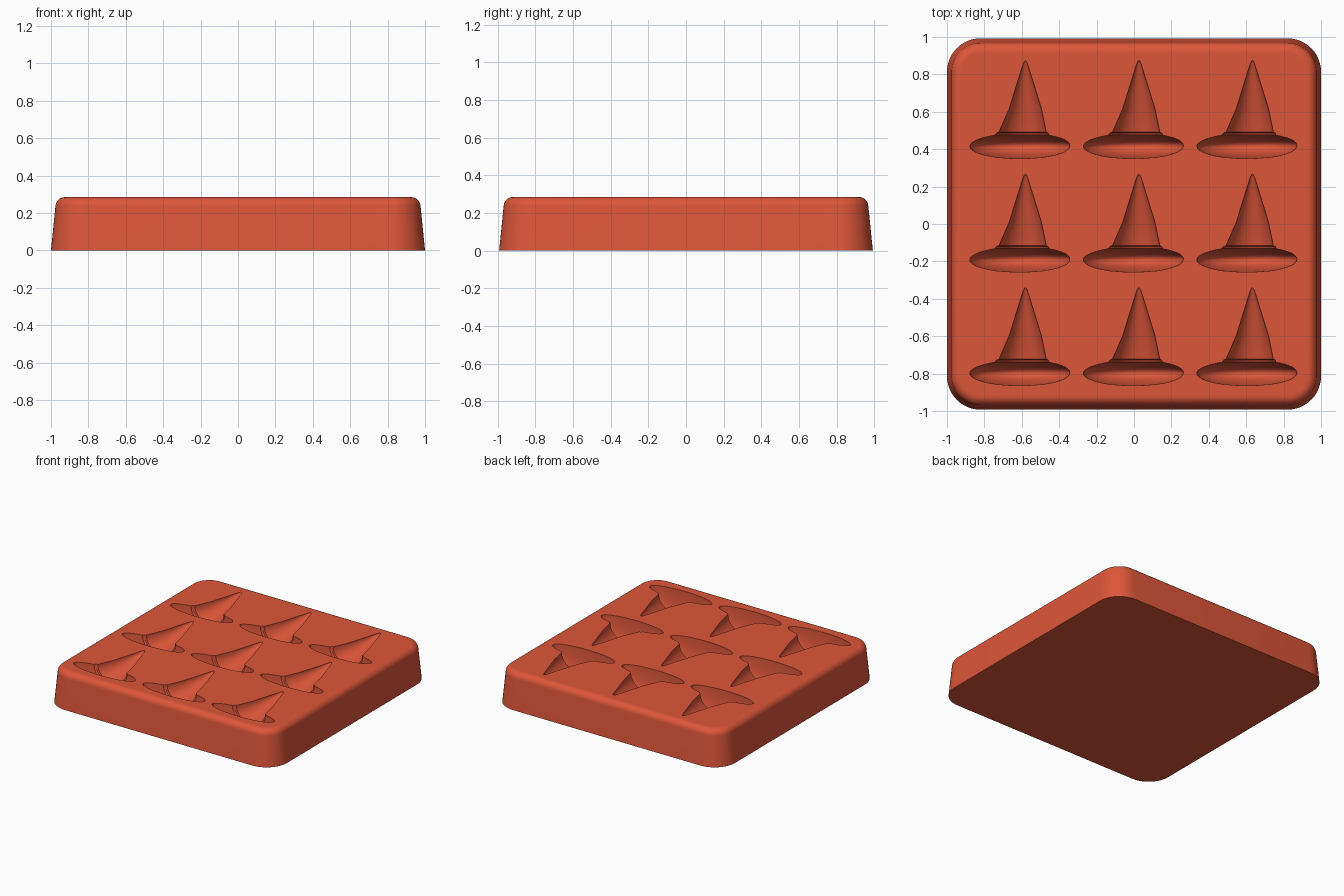
import bpy
import bmesh
from math import sin, cos, pi, sqrt, radians

cube = bpy.data.objects.get("Cube")
if cube:
    bpy.data.objects.remove(cube, do_unlink=True)

HEIGHT = 0.285
HALF_X, HALF_Y = 1.0, 0.993
CORNER = 0.18
PITCH = 0.607

red = bpy.data.materials.new("brick red")
red.use_nodes = True
red.diffuse_color = (0.72, 0.093, 0.042, 1)
red.node_tree.nodes["Principled BSDF"].inputs["Base Color"].default_value = red.diffuse_color


def skin(bm, rings):
    """Join equal closed rings of points with quads and cap both ends."""
    loops = [[bm.verts.new(p) for p in ring] for ring in rings]
    n = len(loops[0])
    for a, b in zip(loops, loops[1:]):
        for i in range(n):
            j = (i + 1) % n
            bm.faces.new((a[i], a[j], b[j], b[i]))
    bm.faces.new(loops[0][::-1])
    bm.faces.new(loops[-1])


def make_object(name, bm):
    bmesh.ops.recalc_face_normals(bm, faces=bm.faces)
    mesh = bpy.data.meshes.new(name)
    bm.to_mesh(mesh)
    bm.free()
    mesh.materials.append(red)
    obj = bpy.data.objects.new(name, mesh)
    bpy.context.collection.objects.link(obj)
    return obj


def rounded_rectangle(inset, z, steps=12):
    r = CORNER - inset
    cx, cy = HALF_X - CORNER, HALF_Y - CORNER
    points = []
    for k, (sx, sy) in enumerate([(1, 1), (-1, 1), (-1, -1), (1, -1)]):
        for i in range(steps + 1):
            a = (k + i / steps) * pi / 2
            points.append((sx * cx + r * cos(a), sy * cy + r * sin(a), z))
    return points


# Tray block: tapered sides and a rounded top rim
FILLET, LEAN = 0.05, 0.024
rim = [(LEAN - 0.001, HEIGHT - FILLET - 0.008)]
for i in range(9):
    a = i / 8 * pi / 2
    rim.append((LEAN + FILLET * (1 - cos(a)), HEIGHT - FILLET * (1 - sin(a))))
rim.append((LEAN + FILLET + 0.01, HEIGHT))
bm = bmesh.new()
skin(bm, [rounded_rectangle(i, z) for i, z in [(0, 0)] + rim])
tray = make_object("mould_tray", bm)

# Pointed hat profile as (distance along hat, radius): lens brim, band, cone
BRIM_R, BRIM_T = 0.268, 0.068
hat = []
for i in range(17):
    t = -0.995 + i / 16 * 1.81
    hat.append((t * BRIM_T, BRIM_R * sqrt(1 - t * t)))
hat += [(0.058, 0.145), (0.07, 0.138), (0.074, 0.126), (0.082, 0.124),
        (0.2, 0.086), (0.33, 0.046), (0.44, 0.012), (0.453, 0.005), (0.457, 0.001)]


def hat_rings(x, y, sides=48):
    rings = []
    for d, r in hat:
        lean = 0.03 * min(1, max(0, d / 0.15))
        rings.append([(x + lean + r * cos(2 * pi * (i + 0.5) / sides), y + d,
                       HEIGHT + 0.9 * r * sin(2 * pi * (i + 0.5) / sides))
                      for i in range(sides)])
    return rings


# Nine hat cavities cut into the top
bm = bmesh.new()
for col in (-1, 0, 1):
    for row in (-1, 0, 1):
        skin(bm, hat_rings(-0.004 + col * PITCH, -0.19 + row * PITCH))
cutter = make_object("hat_cavity_cutter", bm)
cutter.hide_render = True

cut = tray.modifiers.new("hat_cavities", "BOOLEAN")
cut.operation = "DIFFERENCE"
cut.solver = "EXACT"
cut.object = cutter

bpy.ops.object.select_all(action="DESELECT")
bpy.context.view_layer.objects.active = tray
tray.select_set(True)
bpy.ops.object.modifier_apply(modifier=cut.name)
bpy.data.objects.remove(cutter, do_unlink=True)
bpy.ops.object.shade_smooth_by_angle(angle=radians(32))
